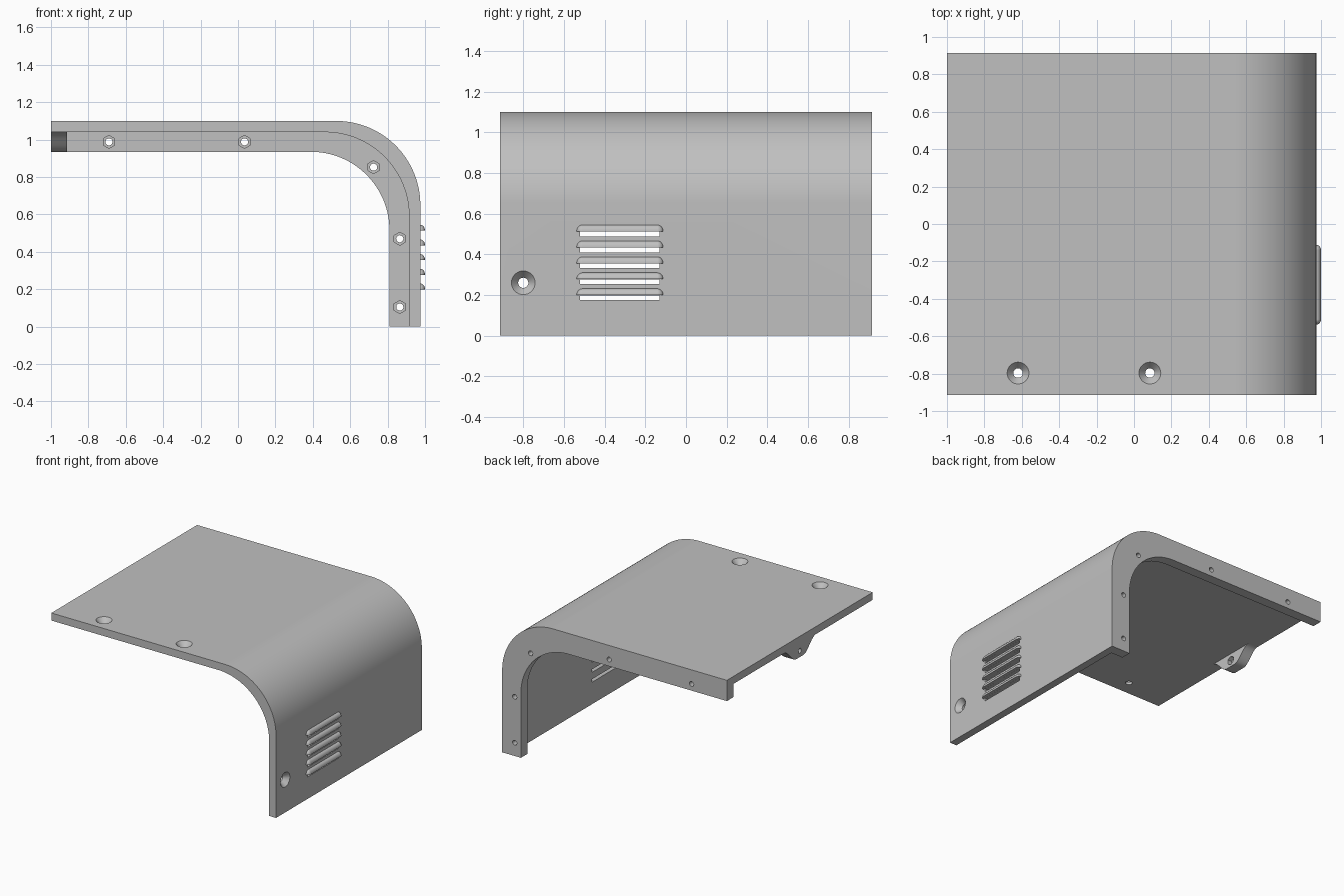
import bpy, bmesh, math
from mathutils import Matrix, Vector

cube = bpy.data.objects.get("Cube")
if cube:
    bpy.data.objects.remove(cube, do_unlink=True)

grey = bpy.data.materials.new("plain grey")
grey.use_nodes = True
colour = (0.53, 0.53, 0.53, 1)
grey.diffuse_color = colour
grey.node_tree.nodes["Principled BSDF"].inputs["Base Color"].default_value = colour

HALF = 0.915      # half the depth in y
SIDE = 0.975      # outer face of the side wall
TOP = 1.10        # outer face of the top
WALL = 0.06
RIB = 0.165       # depth of the back flange
TAB_X = -0.915


def make_object(name, bm):
    bmesh.ops.recalc_face_normals(bm, faces=bm.faces)
    mesh = bpy.data.meshes.new(name)
    bm.to_mesh(mesh)
    bm.free()
    mesh.materials.append(grey)
    obj = bpy.data.objects.new(name, mesh)
    bpy.context.collection.objects.link(obj)
    return obj


def prism(name, profile, axis, start, end):
    """Extrude a 2D profile (u, z) along x or y."""
    bm = bmesh.new()
    place = (lambda u, z: (u, start, z)) if axis == "y" else (lambda u, z: (start, u, z))
    face = bm.faces.new([bm.verts.new(place(u, z)) for u, z in profile])
    step = Vector((0, end - start, 0)) if axis == "y" else Vector((end - start, 0, 0))
    grown = bmesh.ops.extrude_face_region(bm, geom=[face])
    moved = [g for g in grown["geom"] if isinstance(g, bmesh.types.BMVert)]
    bmesh.ops.translate(bm, verts=moved, vec=step)
    return make_object(name, bm)


def bend(inset, radius, steps=32):
    """Line along the top, round the corner and down the side."""
    x, z = SIDE - inset, TOP - inset
    line = [(-1, z)]
    for i in range(steps + 1):
        a = math.pi / 2 * (1 - i / steps)
        line.append((x - radius + radius * math.cos(a), z - radius + radius * math.sin(a)))
    return line + [(x, 0)]


def drill(bm, pos, direction, r1, r2, depth, sides=32):
    """Add a cutter centred on pos, r2 being at the far end of direction."""
    turn = Vector(direction).to_track_quat("Z", "Y").to_matrix().to_4x4()
    bmesh.ops.create_cone(bm, cap_ends=True, segments=sides, radius1=r1, radius2=r2,
                          depth=depth, matrix=Matrix.Translation(pos) @ turn)


def combine(body, other, operation):
    mod = body.modifiers.new(operation.lower(), "BOOLEAN")
    mod.operation, mod.solver, mod.object = operation, "EXACT", other
    bpy.context.view_layer.objects.active = body
    bpy.ops.object.modifier_apply(modifier=mod.name)
    bpy.data.objects.remove(other, do_unlink=True)


def finish(obj):
    bpy.ops.object.select_all(action="DESELECT")
    obj.select_set(True)
    bpy.context.view_layer.objects.active = obj
    bpy.ops.object.shade_smooth_by_angle(angle=math.radians(30))
    mod = obj.modifiers.new("even_shading", "WEIGHTED_NORMAL")
    mod.keep_sharp = True


# Bent cover sheet with a flange along its back edge
cover = prism("cover_shell", bend(0, 0.45) + bend(WALL, 0.45)[::-1], "y", -HALF, HALF)
flange = prism("back_flange", bend(WALL / 2, 0.45) + bend(RIB, 0.42)[::-1],
               "y", HALF - 0.08, HALF)
combine(cover, flange, "UNION")

# Screw tab under the free edge, with flowing shoulders
root, crest, z_top, drop = 0.2, 0.045, TOP - WALL, 0.105
half_tab = []
for i in range(17):
    t = i / 16
    half_tab.append((root + (crest - root) * t,
                     z_top - drop * (1 - math.cos(math.pi * t)) / 2))
tab_profile = [(root, z_top + 0.02)] + half_tab
tab_profile += [(-y, z) for y, z in reversed(tab_profile)]
combine(cover, prism("edge_tab", tab_profile, "x", -1, TAB_X), "UNION")

# Hole positions
flange_holes = [(-0.69, 0.988), (0.035, 0.988), (0.725, 0.853), (0.865, 0.47), (0.865, 0.105)]
top_holes = [Vector((x, -0.797, TOP)) for x in (-0.62, 0.085)]
side_hole = Vector((SIDE, -0.8, 0.26))
sunk_holes = [(p, Vector((0, 0, 1))) for p in top_holes] + [(side_hole, Vector((1, 0, 0)))]
louver_z = [0.513 - 0.0785 * i for i in range(5)]
louver_y = -0.325

# Through holes and vent slots
bm = bmesh.new()
for x, z in flange_holes:
    drill(bm, (x, HALF - 0.04, z), (0, 1, 0), 0.019, 0.019, 0.2)
drill(bm, (-0.96, 0, 0.985), (1, 0, 0), 0.019, 0.019, 0.2)
for p, out in sunk_holes:
    drill(bm, p, out, 0.025, 0.025, 0.2)
for z in louver_z:
    size = Matrix.Diagonal((0.2, 0.39, 0.024, 1))
    bmesh.ops.create_cube(bm, size=1, matrix=Matrix.Translation((SIDE, louver_y, z - 0.0125)) @ size)
combine(cover, make_object("hole_cutter", bm), "DIFFERENCE")

# Hexagonal nut pockets and countersinks
bm = bmesh.new()
for x, z in flange_holes:
    drill(bm, (x, HALF - 0.08, z), (0, 1, 0), 0.035, 0.035, 0.07, 6)
drill(bm, (TAB_X, 0, 0.985), (1, 0, 0), 0.035, 0.035, 0.07, 6)
for p, out in sunk_holes:
    drill(bm, p - out * 0.015, out, 0.025, 0.0667, 0.05)
combine(cover, make_object("pocket_cutter", bm), "DIFFERENCE")
finish(cover)

# Rounded hood over each vent slot
for n, z in enumerate(louver_z, 1):
    bm = bmesh.new()
    bmesh.ops.create_uvsphere(bm, u_segments=32, v_segments=17, radius=1,
                              matrix=Matrix.Rotation(math.pi / 2, 4, "X"))
    for v in bm.verts:
        v.co = (SIDE + v.co.x * 0.025,
                louver_y + v.co.y * 0.03 + math.copysign(0.183, v.co.y),
                z + v.co.z * 0.032)
    cut = bmesh.ops.bisect_plane(bm, geom=bm.verts[:] + bm.edges[:] + bm.faces[:],
                                 plane_co=(0, 0, z), plane_no=(0, 0, 1), clear_inner=True)
    rim = [e for e in bm.edges if e.is_boundary]
    bmesh.ops.holes_fill(bm, edges=rim, sides=0)
    finish(make_object(f"louver_hood_{n}", bm))
